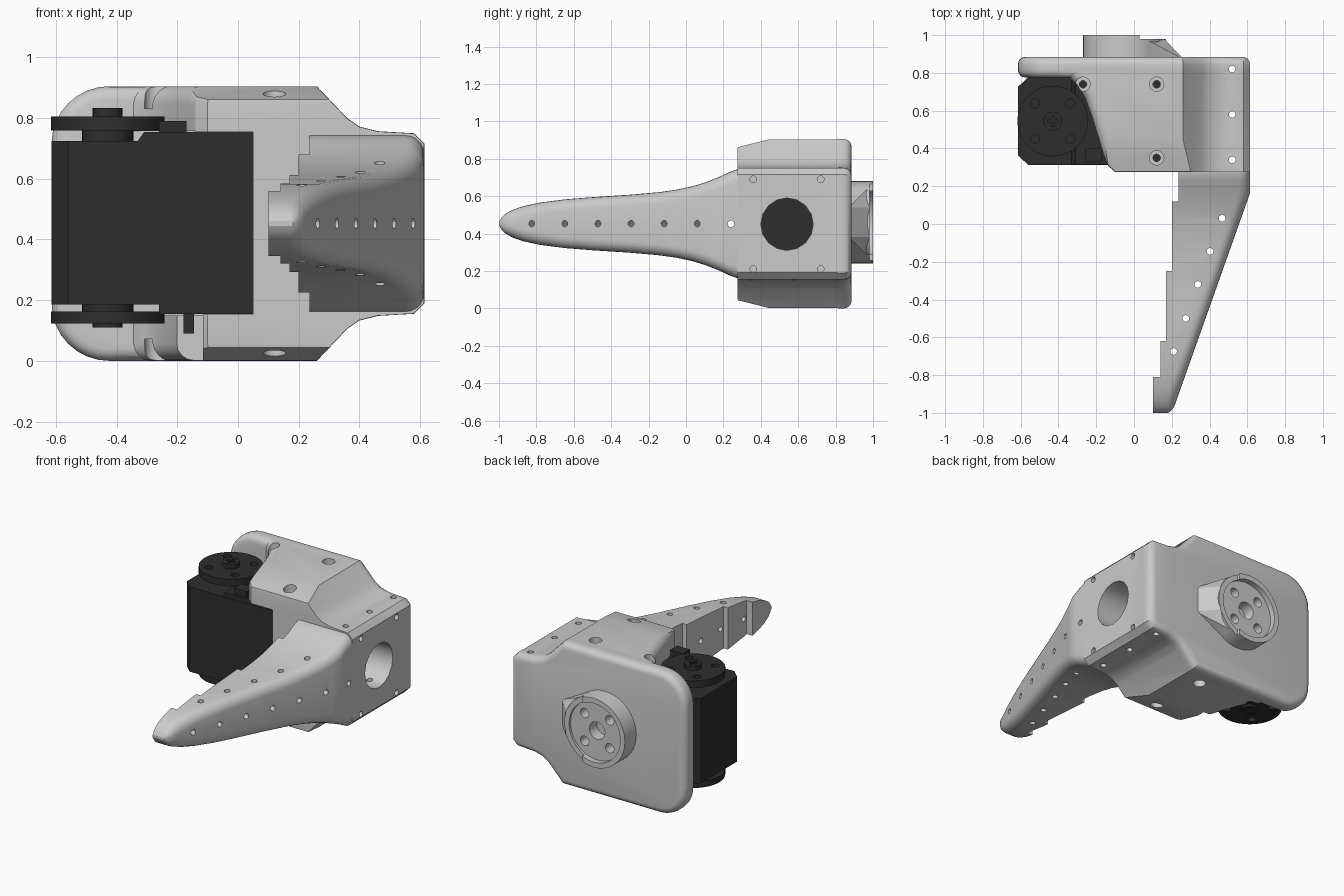
import bpy, bmesh, math
from mathutils import Vector, Matrix

if "Cube" in bpy.data.objects:
    bpy.data.objects.remove(bpy.data.objects["Cube"])

ZC = 0.4525
dark = bpy.data.materials.new("dark_plastic")
dark.diffuse_color = (0.027, 0.027, 0.027, 1)
dark.use_nodes = True
dark.node_tree.nodes["Principled BSDF"].inputs["Base Color"].default_value = dark.diffuse_color


def make(name, bm):
    bmesh.ops.recalc_face_normals(bm, faces=bm.faces)
    me = bpy.data.meshes.new(name)
    bm.to_mesh(me)
    bm.free()
    ob = bpy.data.objects.new(name, me)
    bpy.context.collection.objects.link(ob)
    return ob


def prism(name, pts, axis, a, b, bevel=0):
    """Extrude a 2D profile along an axis, optionally rounding both rims."""
    put = {'x': lambda p, d: (d, p[0], p[1]), 'y': lambda p, d: (p[0], d, p[1]),
           'z': lambda p, d: (p[0], p[1], d)}[axis]
    bm = bmesh.new()
    rings = [[bm.verts.new(put(p, d)) for p in pts] for d in (a, b)]
    caps = [bm.faces.new(r) for r in rings]
    n = len(pts)
    for i in range(n):
        j = (i + 1) % n
        bm.faces.new((rings[0][i], rings[0][j], rings[1][j], rings[1][i]))
    bmesh.ops.recalc_face_normals(bm, faces=bm.faces)
    if bevel:
        bmesh.ops.bevel(bm, geom=[e for f in caps for e in f.edges], offset=bevel,
                        segments=4, profile=0.5, affect='EDGES', clamp_overlap=False)
    return make(name, bm)


def box(name, x0, x1, y0, y1, z0, z1):
    return prism(name, [(x0, y0), (x1, y0), (x1, y1), (x0, y1)], 'z', z0, z1)


def cyl(name, c, axis, r, length, n=20):
    bm = bmesh.new()
    rot = Vector((0, 0, 1)).rotation_difference(Vector(axis)).to_matrix().to_4x4()
    bmesh.ops.create_cone(bm, cap_ends=True, segments=n, radius1=r, radius2=r, depth=length,
                          matrix=Matrix.Translation(c) @ rot)
    return make(name, bm)


def boolean(a, b, op='DIFFERENCE'):
    m = a.modifiers.new("b", 'BOOLEAN')
    m.object, m.operation, m.solver = b, op, 'EXACT'
    bpy.context.view_layer.objects.active = a
    bpy.ops.object.modifier_apply(modifier="b")
    bpy.data.objects.remove(b)


# Silhouette of the back plate, mirrored about mid height
half = [(-0.615, 0.70)]
half += [(-0.425 - 0.19 * math.cos(t), 0.715 + 0.19 * math.sin(t))
         for t in [math.pi / 2 * i / 8 for i in range(1, 9)]]
half += [(0.26, 0.905), (0.36, 0.80), (0.40, 0.772), (0.46, 0.757), (0.58, 0.75), (0.615, 0.715)]
plate_pts = half + [(x, 2 * ZC - z) for x, z in reversed(half)]

# Housing: wall outline seen from above, limited by the plate silhouette
wall = [(-0.35, 0.95), (-0.35, 0.78), (-0.30, 0.735), (-0.26, 0.67), (-0.22, 0.56), (-0.165, 0.38),
        (-0.14, 0.31), (-0.10, 0.275), (0.7, 0.275), (0.7, 0.95)]
frame = prism("gripper_frame", wall, 'z', 0.001, 0.904, 0.055)
small = [(x * 0.998, ZC + (z - ZC) * 0.998) for x, z in plate_pts]
boolean(frame, prism("limit", small, 'y', 0.2, 0.87, 0.03), 'INTERSECT')
for s in (1, -1):
    slope = [(0.2, 0.842), (0.45, 0.905), (0.45, 1.1), (0.2, 1.1)]
    boolean(frame, prism("slope", [(y, ZC + s * (z - ZC)) for y, z in slope], 'x', -1, 1))
boolean(frame, prism("plate", plate_pts, 'y', 0.775, 0.885, 0.04), 'UNION')


# Jaw: lofted sections with rounded outer corners
def x_out(y):
    if y < -0.94:
        return 0.222 - 0.04 * ((-0.94 - y) / 0.06) ** 2
    return min(0.613, 0.613 - (0.16 - y) * 0.355)


stations = [(0.31, 0.29), (0.27, 0.29), (0.23, 0.275), (0.19, 0.256), (0.16, 0.243), (0.1, 0.22),
            (0.03, 0.199), (-0.05, 0.182), (-0.15, 0.168), (-0.3, 0.155), (-0.5, 0.142),
            (-0.65, 0.13), (-0.78, 0.113), (-0.87, 0.094), (-0.93, 0.073), (-0.97, 0.049),
            (-0.99, 0.027), (-1.0, 0.008)]
bm = bmesh.new()
prev = None
for y, h in stations:
    xo, r = x_out(y), min(0.06, h * 0.8)
    up = [(0.10, h)] + [(xo - r + r * math.sin(t), h - r + r * math.cos(t))
                        for t in [math.pi / 2 * i / 5 for i in range(6)]]
    ring = [bm.verts.new((x, y, ZC + z)) for x, z in up + [(x, -z) for x, z in reversed(up)]]
    if prev:
        for i in range(len(ring)):
            j = (i + 1) % len(ring)
            bm.faces.new((prev[i], prev[j], ring[j], ring[i]))
    else:
        bm.faces.new(ring)
    prev = ring
bm.faces.new(prev)
jaw = make("jaw", bm)
steps = [(0, 0.5), (0.235, 0.5), (0.235, 0.12), (0.2, 0.12), (0.2, -0.25), (0.17, -0.25),
         (0.17, -0.62), (0.14, -0.62), (0.14, -0.81), (0, -0.81)]
boolean(jaw, prism("steps", steps, 'z', -0.5, 1.5))
boolean(frame, jaw, 'UNION')

# Motor pocket, cable notch and side bore
boolean(frame, box("pocket", -0.8, 0.245, 0.312, 0.778, 0.15, 0.757))
boolean(frame, box("mouth", -0.8, 0.05, 0.2, 0.4, 0.152, 0.755))
boolean(frame, box("notch", -0.5, -0.115, 0.2, 0.5, -0.1, 0.2))
boolean(frame, cyl("bore", (0.45, 0.54, 0.45), (1, 0, 0), 0.14, 0.6, 16))

# Small holes in jaw and frame
for y in (0.34, 0.58, 0.82):
    boolean(frame, cyl("hole", (0.52, y, ZC), (0, 0, 1), 0.018, 2, 12))
for x, y in ((0.467, 0.03), (0.403, -0.145), (0.338, -0.32), (0.274, -0.5), (0.21, -0.675)):
    boolean(frame, cyl("hole", (x, y, ZC), (0, 0, 1), 0.018, 2, 12))
for i in range(6):
    y = -0.825 + i * 0.177
    boolean(frame, cyl("hole", (x_out(y), y, ZC), (0.942, -0.335, 0), 0.017, 0.8, 12))
boolean(frame, cyl("hole", (0.45, 0.24, ZC), (1, 0, 0), 0.018, 0.6, 12))
for y in (0.36, 0.72):
    for z in (0.21, 0.69):
        boolean(frame, cyl("hole", (0.6, y, z), (1, 0, 0), 0.018, 0.3, 12))

# Countersunk screw holes through both walls
for x, y in ((-0.27, 0.74), (0.12, 0.74), (0.12, 0.35)):
    for s in (1, -1):
        boolean(frame, cyl("sink", (x, y, ZC + s * 0.48), (0, 0, 1), 0.038, 0.2, 16))
        boolean(frame, cyl("hole", (x, y, ZC + s * 0.38), (0, 0, 1), 0.02, 0.2, 12))

# Rear mount: round boss with a tapered key and a shallow pocket
bx, bz = -0.05, 0.46
mount = cyl("rear_mount", (bx, 0.935, bz), (0, 1, 0), 0.22, 0.13, 40)
boolean(mount, box("trim", 0.03, 0.5, 0.98, 1.1, 0, 1))
bm = bmesh.new()
for s in (1, -1):
    for x, y, dz in ((0.16, 0.98, 0.078), (0.265, 0.87, 0.078), (0.06, 0.98, 0.188), (0.06, 0.87, 0.188)):
        bm.verts.new((x, y, bz + s * dz))
bmesh.ops.convex_hull(bm, input=bm.verts)
boolean(mount, make("key", bm), 'UNION')
boolean(mount, cyl("recess", (bx, 1.01, bz), (0, 1, 0), 0.187, 0.09, 40))
boolean(mount, cyl("hole", (bx, 0.95, bz), (0, 1, 0), 0.055, 0.12, 20))
for i in range(4):
    a = math.pi / 4 + i * math.pi / 2
    boolean(mount, cyl("hole", (bx + 0.125 * math.cos(a), 0.95, bz + 0.125 * math.sin(a)),
                       (0, 1, 0), 0.03, 0.12, 16))

# Servo motor: chamfered case, raised end, connector and cable pin
case = [(-0.615, 0.365), (-0.56, 0.312), (0.243, 0.312), (0.243, 0.777), (-0.56, 0.777), (-0.615, 0.725)]
parts = [prism("motor_case", case, 'z', 0.185, 0.725),
         prism("motor_raised_end", [(-0.33, 0.725), (-0.31, 0.754), (0.243, 0.754), (0.243, 0.155),
                                    (-0.26, 0.155), (-0.26, 0.185), (-0.33, 0.185)], 'y', 0.314, 0.775),
         box("motor_connector", -0.26, -0.17, 0.33, 0.40, 0.74, 0.79),
         box("cable_pin", -0.18, -0.145, 0.36, 0.42, 0.09, 0.17)]

# Output discs above and below the motor
mx, my = -0.43, 0.545
for tag, s, z0, z1, z2, z3 in (("top", 1, 0.72, 0.76, 0.805, 0.832), ("bottom", -1, 0.19, 0.162, 0.123, 0.112)):
    hub = cyl(tag + "_hub", (mx, my, (z0 + z1) / 2), (0, 0, 1), 0.085, abs(z1 - z0) + 0.004, 24)
    disc = cyl(tag + "_disc", (mx, my, (z1 + z2) / 2), (0, 0, 1), 0.187, abs(z2 - z1), 48)
    for i in range(4):
        a = math.pi / 4 + i * math.pi / 2
        boolean(disc, cyl("hole", (mx + 0.132 * math.cos(a), my + 0.132 * math.sin(a), z2),
                          (0, 0, 1), 0.024, 0.06, 14))
    cap = cyl(tag + "_screw", (mx, my, (z2 + z3) / 2), (0, 0, 1), 0.05, abs(z3 - z2) + 0.004, 20)
    for w, d in ((0.028, 0.008), (0.008, 0.028)):
        boolean(cap, box("slot", mx - w, mx + w, my - d, my + d, z3 - 0.01, z3 + 0.01))
    parts += [hub, disc, cap]
for ob in parts:
    ob.data.materials.append(dark)

# Smooth rounded surfaces, keep hard edges
bpy.ops.object.select_all(action='DESELECT')
for ob in bpy.context.collection.objects:
    ob.select_set(True)
    bpy.context.view_layer.objects.active = ob
bpy.ops.object.shade_smooth_by_angle(angle=math.radians(25))
